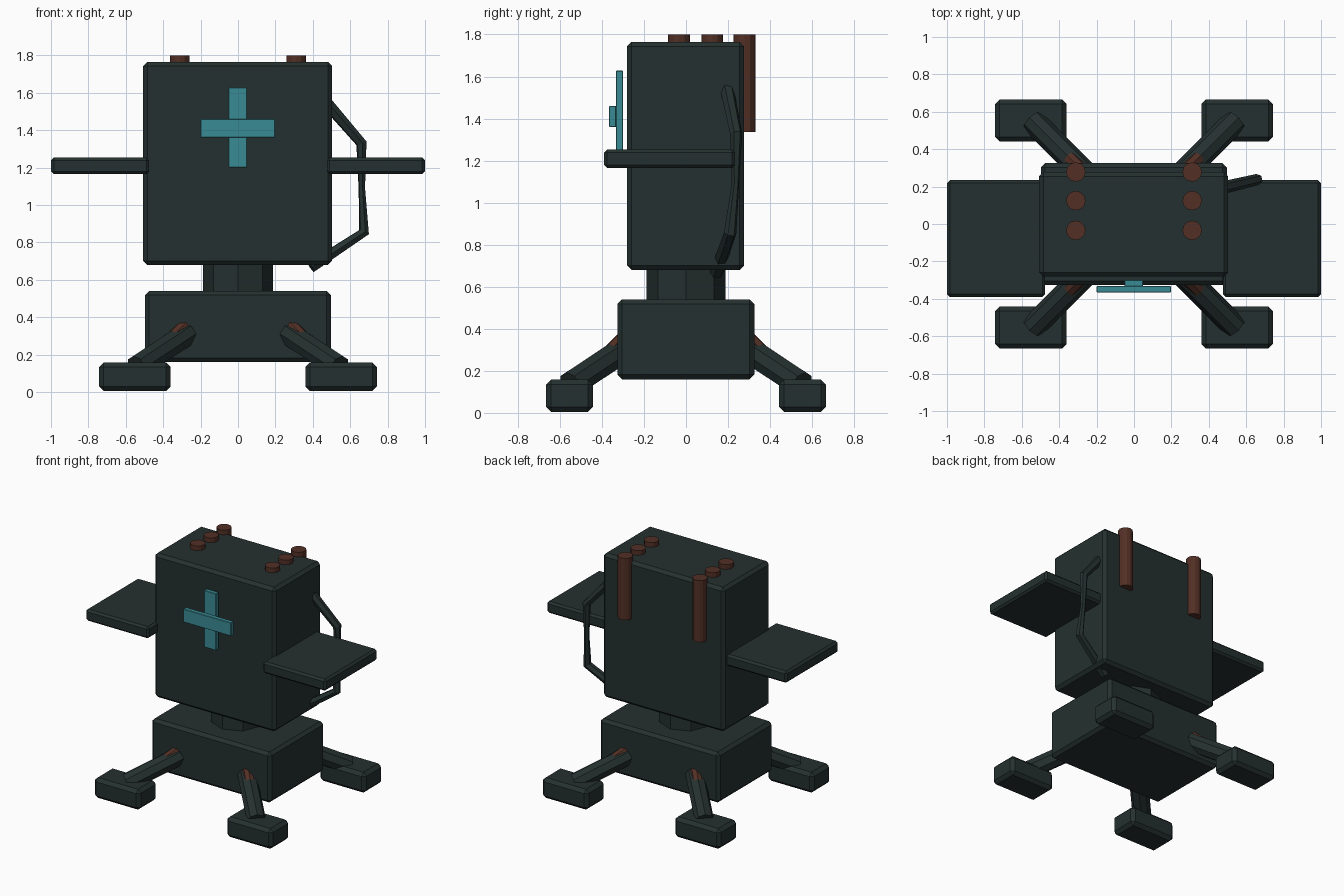
import bpy
from mathutils import Vector

if "Cube" in bpy.data.objects:
    bpy.data.objects.remove(bpy.data.objects["Cube"])


def material(name, rgb):
    m = bpy.data.materials.new(name)
    m.diffuse_color = (*rgb, 1)
    m.use_nodes = True
    m.node_tree.nodes["Principled BSDF"].inputs["Base Color"].default_value = m.diffuse_color
    return m


DARK = material("dark green grey", (0.018, 0.030, 0.029))
RUST = material("rust brown", (0.085, 0.029, 0.019))
TEAL = material("teal", (0.042, 0.26, 0.30))


def box(name, lo, hi, mat, bevel):
    """Chamfered box between two corners."""
    lo, hi = Vector(lo), Vector(hi)
    bpy.ops.mesh.primitive_cube_add(size=1, location=(lo + hi) / 2)
    ob = bpy.context.object
    ob.name = name
    ob.scale = hi - lo
    bpy.ops.object.transform_apply(location=False, rotation=False, scale=True)
    ob.data.materials.append(mat)
    if bevel:
        mod = ob.modifiers.new("chamfer", 'BEVEL')
        mod.width = bevel
        mod.segments = 1
    return ob


def rod(name, a, b, radius, mat, sides):
    """Straight faceted cylinder from a to b."""
    a, b = Vector(a), Vector(b)
    d = b - a
    bpy.ops.mesh.primitive_cylinder_add(vertices=sides, radius=radius,
                                        depth=d.length, location=(a + b) / 2)
    ob = bpy.context.object
    ob.name = name
    ob.rotation_mode = 'QUATERNION'
    ob.rotation_quaternion = d.to_track_quat('Z', 'Y')
    ob.data.materials.append(mat)
    return ob


# Main housing, neck and base
box("body", (-0.507, -0.281, 0.68), (0.503, 0.277, 1.765), DARK, 0.022)
rod("neck", (0, 0, 0.50), (0, 0, 0.72), 0.187, DARK, 8)
box("base", (-0.498, -0.327, 0.16), (0.496, 0.325, 0.54), DARK, 0.022)

# Side shelves
for side, s in (("right", 1), ("left", -1)):
    x0, x1 = sorted((s * 0.475, s * 1.0))
    box(side + "_shelf", (x0, -0.39, 1.165), (x1, 0.234, 1.253), DARK, 0.015)

# Four feet with slanted legs and rusty hip struts
for sx in (-1, 1):
    for sy in (-1, 1):
        tag = ("front" if sy < 0 else "back") + ("_right" if sx > 0 else "_left")
        x0, x1 = sorted((sx * 0.36, sx * 0.742))
        y0, y1 = sorted((sy * 0.442, sy * 0.665))
        box("foot_" + tag, (x0, y0, 0.005), (x1, y1, 0.158), DARK, 0.024)
        rod("leg_" + tag, (sx * 0.22, sy * 0.23, 0.345),
            (sx * 0.54, sy * 0.55, 0.133), 0.066, DARK, 8)
        rod("hip_strut_" + tag, (sx * 0.25, sy * 0.26, 0.385),
            (sx * 0.42, sy * 0.43, 0.215), 0.04, RUST, 8)

# Exhaust pipes: rear ones run down the back
for s in (-1, 1):
    for i, (y, z0) in enumerate(((0.278, 1.335), (0.125, 1.5), (-0.034, 1.5))):
        rod(f"exhaust_pipe_{i}", (s * 0.311, y, z0), (s * 0.311, y, 1.8),
            0.052, RUST, 12)

# Raised cross plates on the front
box("cross_upright", (-0.05, -0.334, 1.2), (0.048, -0.300, 1.628), TEAL, 0.003)
box("cross_bar", (-0.2, -0.366, 1.36), (0.198, -0.332, 1.46), TEAL, 0.003)

# Bent hose on the right side
cu = bpy.data.curves.new("hose", 'CURVE')
cu.dimensions = '3D'
cu.bevel_depth = 1.0
cu.bevel_resolution = 1
cu.use_fill_caps = True
path = [(0.47, 0.193, 1.55, 0.034), (0.66, 0.238, 1.33, 0.030),
        (0.662, 0.235, 1.09, 0.018), (0.674, 0.21, 0.855, 0.030),
        (0.39, 0.145, 0.668, 0.034)]
sp = cu.splines.new('POLY')
sp.points.add(len(path) - 1)
for p, (x, y, z, r) in zip(sp.points, path):
    p.co = (x, y, z, 1)
    p.radius = r
sp.use_smooth = False
hose = bpy.data.objects.new("hose", cu)
bpy.context.collection.objects.link(hose)
cu.materials.append(DARK)
bpy.ops.object.select_all(action='DESELECT')
hose.select_set(True)
bpy.context.view_layer.objects.active = hose
bpy.ops.object.convert(target='MESH')
